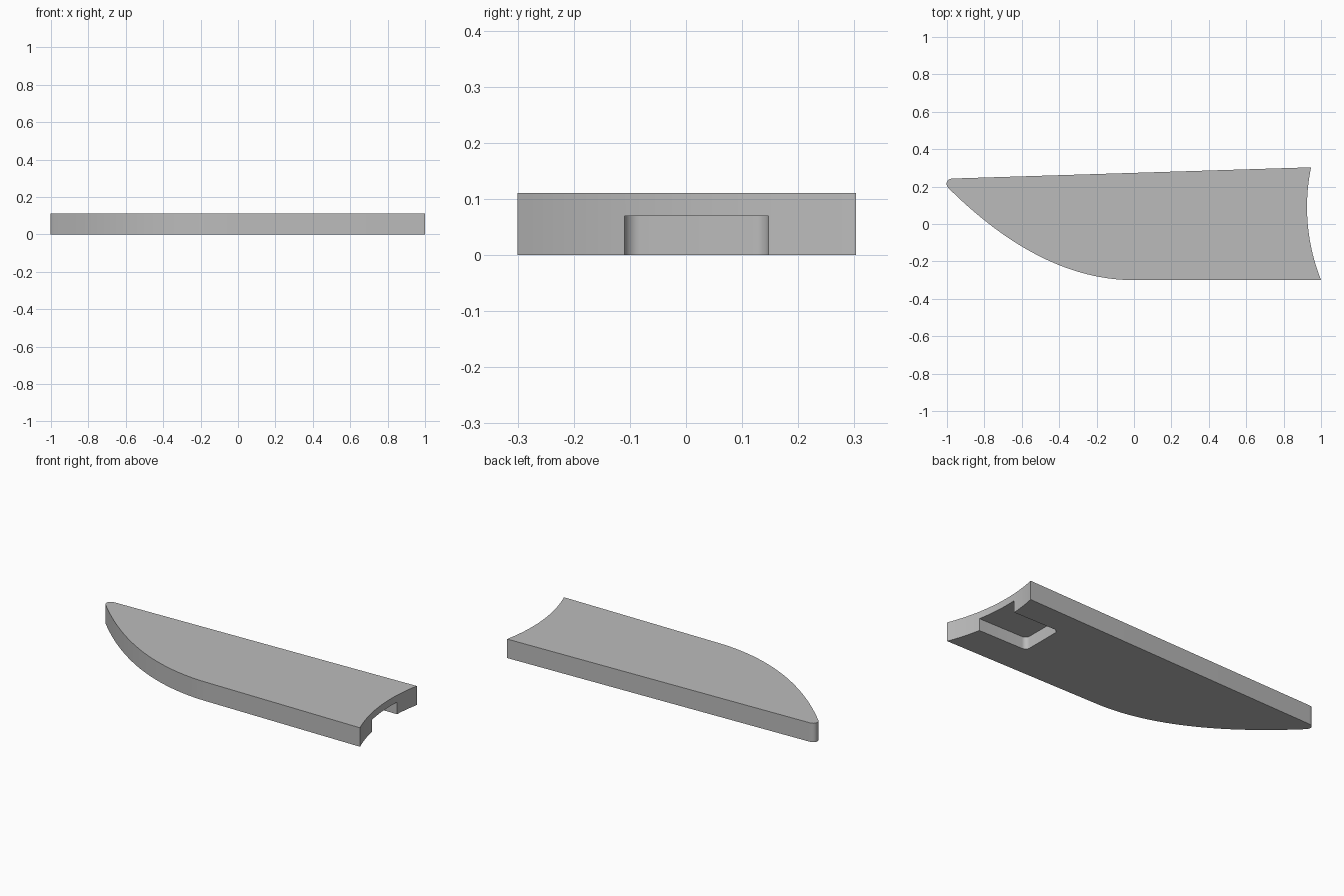
import bpy, bmesh, math
from mathutils import Vector
from mathutils.geometry import interpolate_bezier

cube = bpy.data.objects.get("Cube")
if cube:
    bpy.data.objects.remove(cube, do_unlink=True)

HEIGHT = 0.111

grey = bpy.data.materials.new("plain grey")
grey.use_nodes = True
grey.diffuse_color = (0.5, 0.5, 0.5, 1)
grey.node_tree.nodes["Principled BSDF"].inputs["Base Color"].default_value = (0.5, 0.5, 0.5, 1)


def prism(name, outline, bottom, top):
    """Extrude a counter-clockwise flat outline straight up."""
    bm = bmesh.new()
    face = bm.faces.new([bm.verts.new((x, y, bottom)) for x, y in outline])
    ext = bmesh.ops.extrude_face_region(bm, geom=[face], use_keep_orig=True)
    new_verts = [v for v in ext["geom"] if isinstance(v, bmesh.types.BMVert)]
    bmesh.ops.translate(bm, verts=new_verts, vec=(0, 0, top - bottom))
    bmesh.ops.recalc_face_normals(bm, faces=bm.faces)
    mesh = bpy.data.meshes.new(name)
    bm.to_mesh(mesh)
    bm.free()
    mesh.materials.append(grey)
    obj = bpy.data.objects.new(name, mesh)
    bpy.context.collection.objects.link(obj)
    return obj


def arc(cx, cy, r, start, end, steps):
    return [(cx + r * math.cos(start + (end - start) * i / steps),
             cy + r * math.sin(start + (end - start) * i / steps))
            for i in range(steps + 1)]


# Blade outline: curved belly, straight front edge, hollow end, straight back, round tip
STEPS = 40
belly = [(x, -0.3 + 0.5 * x * x)
         for x in (-0.992 * (1 - i / STEPS) for i in range(STEPS + 1))]
R = 1.05
low, high = math.asin(0.39 / R), math.asin(0.213 / R)
hollow_end = arc(0.925 + R, 0.09, R, math.pi + low, math.pi - high, 24)
tip_curve = [Vector(p) for p in
             ((-0.97, 0.243), (-1.004, 0.243), (-1.01, 0.21), (-0.992, 0.192))]
tip = [(p.x, p.y) for p in interpolate_bezier(*tip_curve, 12)][:-1]
blade = prism("blade", belly + hollow_end + tip, 0, HEIGHT)

# Slot under the hollow end, with rounded inner corners
r, inner, front, back = 0.028, 0.63, -0.11, 0.147
slot = [(1.2, front), (1.2, back)]
slot += arc(inner + r, back - r, r, math.pi / 2, math.pi, 8)
slot += arc(inner + r, front + r, r, math.pi, 1.5 * math.pi, 8)
cutter = prism("slot_cutter", slot, -0.1, 0.07)
cutter.hide_render = True

cut = blade.modifiers.new("slot", "BOOLEAN")
cut.operation = "DIFFERENCE"
cut.solver = "EXACT"
cut.object = cutter
bpy.ops.object.select_all(action="DESELECT")
blade.select_set(True)
bpy.context.view_layer.objects.active = blade
bpy.ops.object.modifier_apply(modifier=cut.name)
bpy.data.objects.remove(cutter, do_unlink=True)
bpy.ops.object.shade_smooth_by_angle(angle=math.radians(30))
